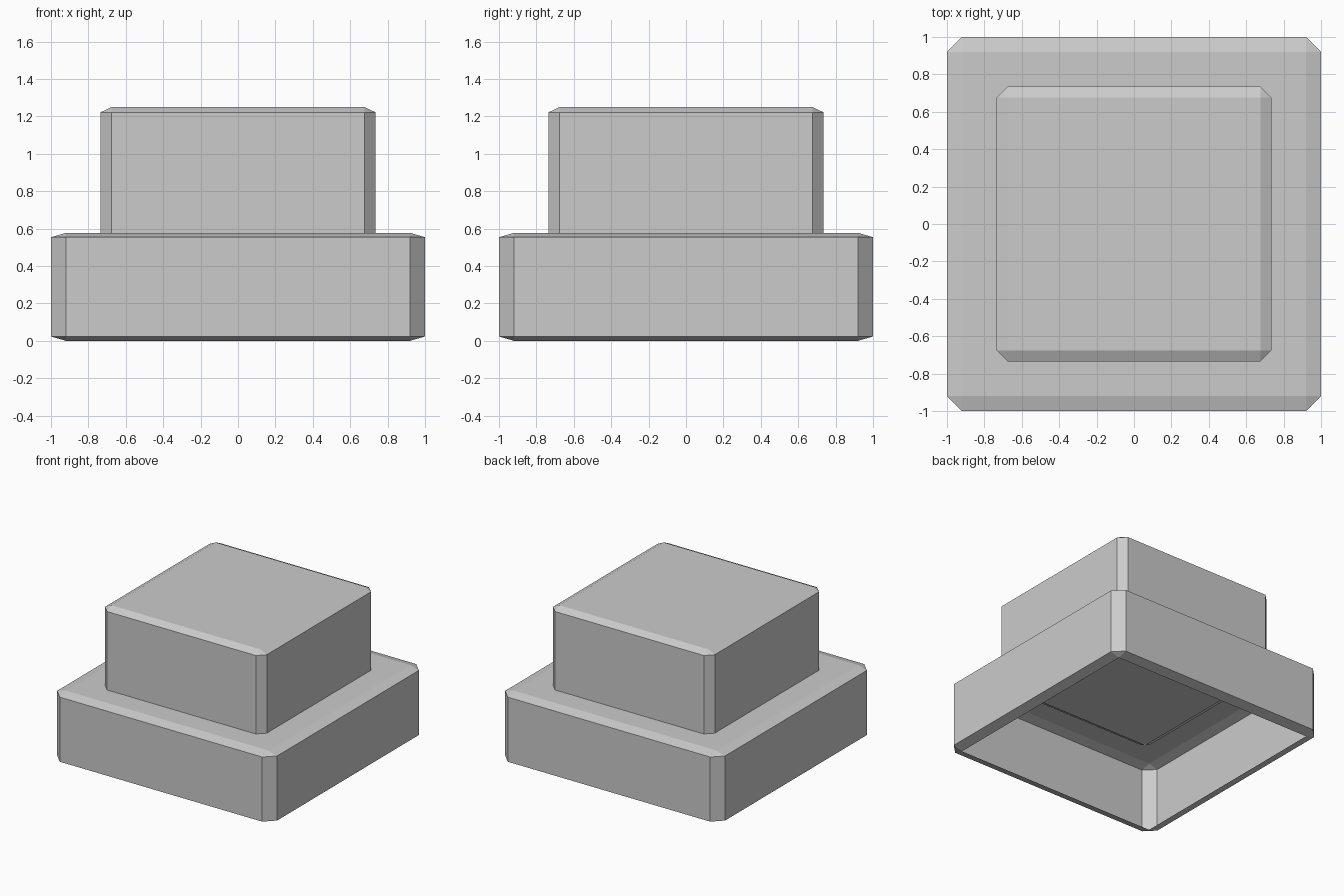
import bpy, bmesh

if "Cube" in bpy.data.objects:
    bpy.data.objects.remove(bpy.data.objects["Cube"])


def open_block(name, width, z0, z1):
    """Chamfered unit cube without its bottom face, stretched to size."""
    bm = bmesh.new()
    bmesh.ops.create_cube(bm, size=1)
    bmesh.ops.bevel(bm, geom=bm.edges[:], offset=0.04, offset_type='OFFSET',
                    segments=1, profile=0.5, affect='EDGES')
    bottom = min(bm.faces, key=lambda f: f.calc_center_median().z)
    bmesh.ops.delete(bm, geom=[bottom], context='FACES_ONLY')
    bmesh.ops.scale(bm, vec=(width, width, z1 - z0), verts=bm.verts)
    bmesh.ops.translate(bm, vec=(0, 0, (z0 + z1) / 2), verts=bm.verts)
    mesh = bpy.data.meshes.new(name)
    bm.to_mesh(mesh)
    bm.free()
    obj = bpy.data.objects.new(name, mesh)
    bpy.context.collection.objects.link(obj)
    return obj


# Wide lower block, and a narrower block sunk slightly into its top
open_block("lower_block", 2.0, 0.0, 0.577)
open_block("upper_block", 1.47, 0.54, 1.25)
